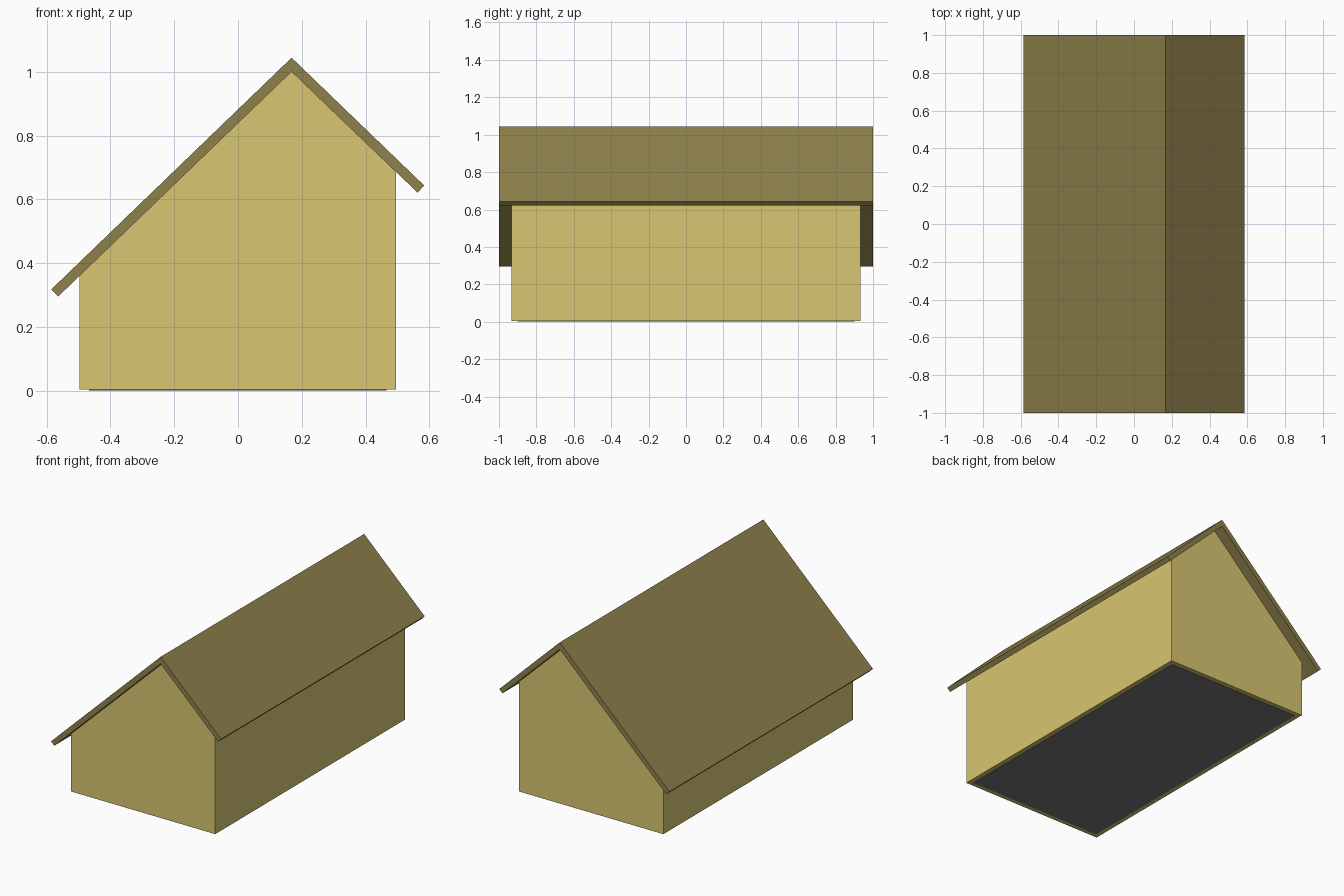
import bpy

if "Cube" in bpy.data.objects:
    bpy.data.objects.remove(bpy.data.objects["Cube"])

RIDGE_X = 0.168


def material(name, color):
    m = bpy.data.materials.new(name)
    m.diffuse_color = (*color, 1)
    m.use_nodes = True
    m.node_tree.nodes["Principled BSDF"].inputs["Base Color"].default_value = m.diffuse_color
    return m


def extrude_profile(name, profile, half_depth, mat):
    """Extrude an (x, z) outline, listed counter-clockwise from the front, along y."""
    n = len(profile)
    verts = [(x, y, z) for y in (-half_depth, half_depth) for x, z in profile]
    faces = [list(range(n)), list(range(2 * n - 1, n - 1, -1))]
    faces += [[(i + 1) % n, i, i + n, (i + 1) % n + n] for i in range(n)]
    mesh = bpy.data.meshes.new(name)
    mesh.from_pydata(verts, [], faces)
    mesh.materials.append(mat)
    ob = bpy.data.objects.new(name, mesh)
    bpy.context.collection.objects.link(ob)
    return ob


wall_mat = material("wall", (0.69, 0.57, 0.165))
roof_mat = material("roof", (0.27, 0.22, 0.07))
floor_mat = material("floor", (0.18, 0.18, 0.18))

# Gabled body with the ridge off centre
extrude_profile("walls", [(-0.497, 0.003), (0.496, 0.003), (0.496, 0.685),
                          (RIDGE_X, 1.0), (-0.497, 0.36)], 0.932, wall_mat)

# Bent roof slab overhanging all sides
extrude_profile("roof", [(-0.564, 0.295), (RIDGE_X, 1.0), (0.563, 0.621),
                         (0.584, 0.643), (RIDGE_X, 1.044), (-0.586, 0.317)], 1.0, roof_mat)

# Floor panel set inside the wall edges
extrude_profile("floor", [(-0.467, 0.0), (0.466, 0.0), (0.466, 0.02), (-0.467, 0.02)],
                0.902, floor_mat)
